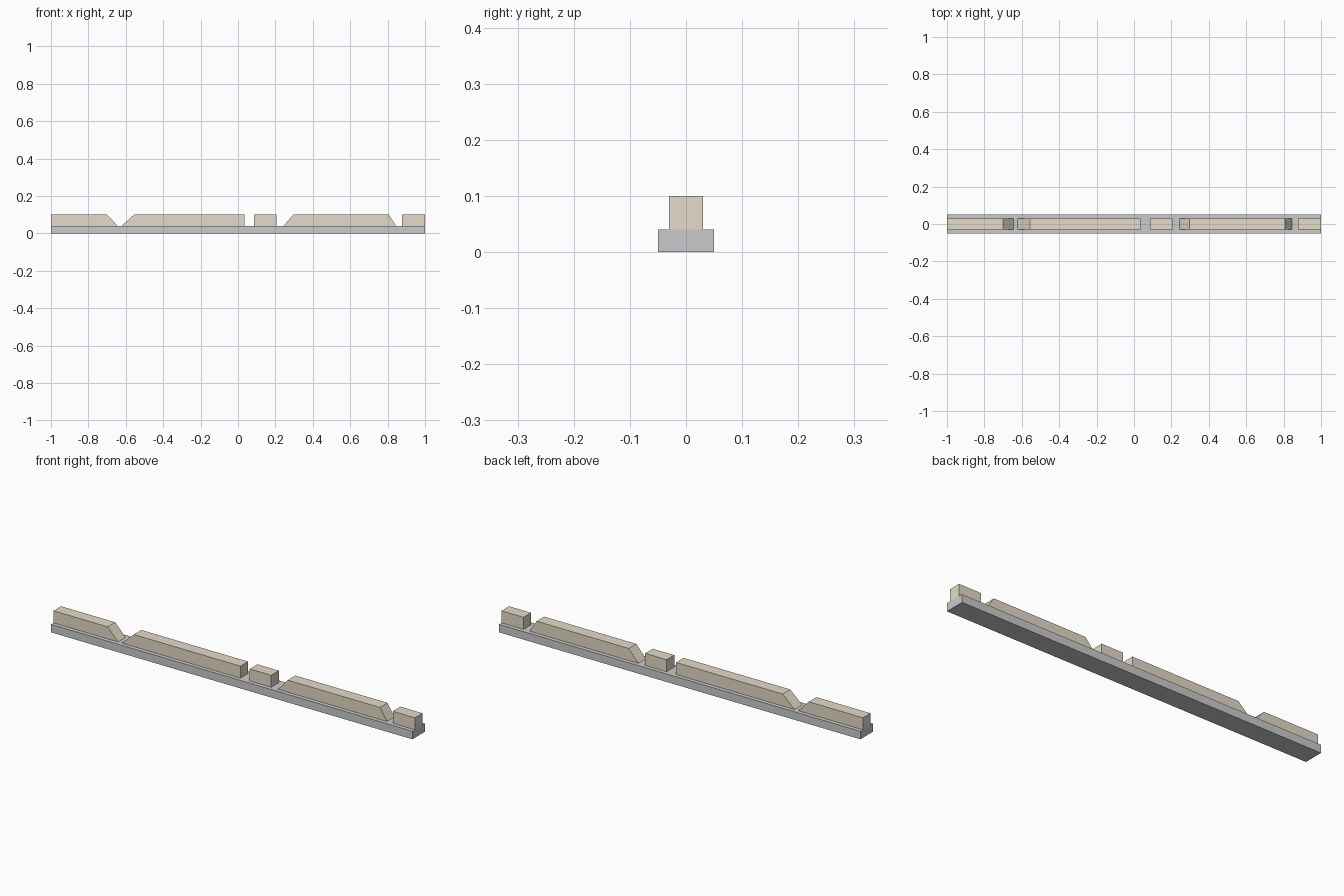
import bpy
import bmesh

if "Cube" in bpy.data.objects:
    bpy.data.objects.remove(bpy.data.objects["Cube"])

tan = bpy.data.materials.new("tan")
tan.diffuse_color = (0.78, 0.71, 0.57, 1)
tan.use_nodes = True
tan.node_tree.nodes["Principled BSDF"].inputs["Base Color"].default_value = tan.diffuse_color


def bar(name, bottom, top, half_width, z0, z1, mat=None):
    """Extrude a side profile (bottom and top x ranges) across y."""
    bm = bmesh.new()
    profile = [(bottom[0], z0), (bottom[1], z0), (top[1], z1), (top[0], z1)]
    face = bm.faces.new([bm.verts.new((x, -half_width, z)) for x, z in profile])
    ext = bmesh.ops.extrude_face_region(bm, geom=[face])
    verts = [v for v in ext["geom"] if isinstance(v, bmesh.types.BMVert)]
    bmesh.ops.translate(bm, verts=verts, vec=(0, 2 * half_width, 0))
    bmesh.ops.recalc_face_normals(bm, faces=bm.faces)
    mesh = bpy.data.meshes.new(name)
    bm.to_mesh(mesh)
    bm.free()
    if mat:
        mesh.materials.append(mat)
    obj = bpy.data.objects.new(name, mesh)
    bpy.context.collection.objects.link(obj)
    return obj


# Base strip
bar("base_strip", (-1, 1), (-1, 1), 0.05, 0, 0.04)

# Upper rail segments, some with sloped ends
segments = {
    "left_end_segment": ((-1, -0.643), (-1, -0.70)),
    "long_segment": ((-0.622, 0.034), (-0.556, 0.034)),
    "middle_block": ((0.086, 0.205), (0.086, 0.205)),
    "right_segment": ((0.243, 0.845), (0.296, 0.806)),
    "right_end_block": ((0.878, 1), (0.878, 1)),
}
for name, (bottom, top) in segments.items():
    bar(name, bottom, top, 0.03, 0.04, 0.10, tan)
